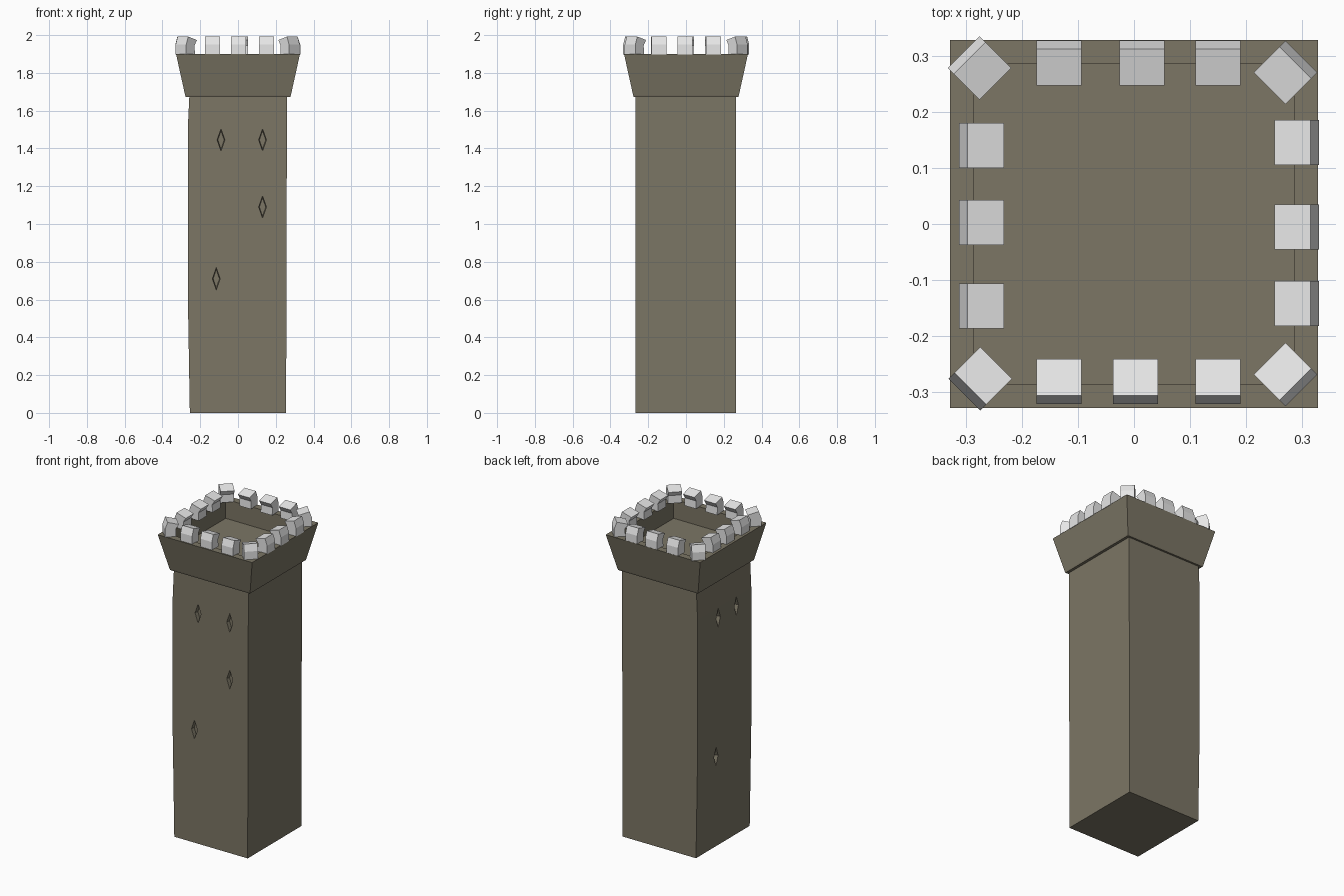
import bpy, bmesh, math
from mathutils import Matrix, Vector

if "Cube" in bpy.data.objects:
    bpy.data.objects.remove(bpy.data.objects["Cube"])


def material(name, rgb):
    m = bpy.data.materials.new(name)
    m.diffuse_color = (*rgb, 1)
    m.use_nodes = True
    m.node_tree.nodes["Principled BSDF"].inputs["Base Color"].default_value = m.diffuse_color
    return m


STONE = material("brown stone", (0.20, 0.18, 0.13))
PALE = material("pale stone", (0.80, 0.80, 0.80))


def finish(name, bm, mat):
    bmesh.ops.recalc_face_normals(bm, faces=bm.faces)
    me = bpy.data.meshes.new(name)
    bm.to_mesh(me)
    bm.free()
    me.materials.append(mat)
    ob = bpy.data.objects.new(name, me)
    bpy.context.collection.objects.link(ob)
    return ob


def stack(name, rings, mat):
    """Loft of rectangles (x0, x1, y0, y1, z), capped at both ends."""
    bm = bmesh.new()
    loops = [[bm.verts.new((x, y, z)) for x, y in
              ((x0, y0), (x1, y0), (x1, y1), (x0, y1))]
             for x0, x1, y0, y1, z in rings]
    for a, b in zip(loops, loops[1:]):
        for i in range(4):
            j = (i + 1) % 4
            bm.faces.new((a[i], a[j], b[j], b[i]))
    bm.faces.new(loops[0])
    bm.faces.new(loops[-1])
    return finish(name, bm, mat)


# Shaft, left wall bulging very slightly
shaft = stack("shaft", [(-0.255, 0.255, -0.268, 0.265, 0.0),
                        (-0.266, 0.256, -0.268, 0.265, 0.65),
                        (-0.266, 0.259, -0.268, 0.265, 1.5),
                        (-0.257, 0.260, -0.268, 0.265, 1.69)], STONE)

# Diamond arrow slits, cut as tapering recesses
bm = bmesh.new()


def slit(place):
    outer, inner = [[bm.verts.new(place @ Vector((x * s, d, z * s)))
                     for x, z in ((0, -0.06), (0.021, 0), (0, 0.06), (-0.021, 0))]
                    for d, s in ((-0.02, 1.15), (0.022, 0.8))]
    bm.faces.new(outer)
    bm.faces.new(inner)
    for i in range(4):
        j = (i + 1) % 4
        bm.faces.new((outer[i], outer[j], inner[j], inner[i]))


for x, z in ((-0.09, 1.445), (0.13, 1.445), (0.13, 1.09), (-0.115, 0.71)):
    slit(Matrix.Translation((x, -0.268, z)))
for y, z in ((0.06, 1.435), (-0.12, 1.44), (0.08, 0.57)):
    slit(Matrix.Translation((-0.265, y, z)) @ Matrix.Rotation(-math.pi / 2, 4, 'Z'))
cutter = finish("slit_cutter", bm, STONE)
cutter.hide_render = True
cutter.hide_viewport = True
mod = shaft.modifiers.new("slits", 'BOOLEAN')
mod.object = cutter
mod.operation = 'DIFFERENCE'
mod.solver = 'EXACT'


# Flared crown with a sunken floor
def square(r, z):
    return (-r, r, -r, r, z)


stack("crown", [square(0.277, 1.672), square(0.28, 1.682), square(0.328, 1.9),
                square(0.285, 1.9), square(0.285, 1.78)], STONE)

# Merlons: blocks whose upper half leans inward
PROFILE = [(-0.025, 1.897), (0.04, 1.897), (0.04, 1.95),
           (0.025, 1.992), (-0.04, 1.974), (-0.022, 1.945)]


def merlon(name, x, y, angle):
    bm = bmesh.new()
    m = Matrix.Translation((x, y, 0)) @ Matrix.Rotation(math.radians(angle), 4, 'Z')
    a, b = [[bm.verts.new(m @ Vector((r, w, z))) for r, z in PROFILE]
            for w in (-0.04, 0.04)]
    for i in range(6):
        j = (i + 1) % 6
        bm.faces.new((a[i], a[j], b[j], b[i]))
    for s in (a, b):   # split caps at the bend
        bm.faces.new((s[0], s[1], s[2], s[5]))
        bm.faces.new((s[5], s[2], s[3], s[4]))
    finish(name, bm, PALE)


for i, y in enumerate((-0.142, -0.005, 0.145)):
    merlon(f"merlon_right_{i}", 0.29, y, 0)
for i, x in enumerate((-0.134, 0.014, 0.15)):
    merlon(f"merlon_back_{i}", x, 0.287, 90)
for i, y in enumerate((-0.146, 0.003, 0.14)):
    merlon(f"merlon_left_{i}", -0.272, y, 180)
for i, x in enumerate((-0.134, 0.003, 0.15)):
    merlon(f"merlon_front_{i}", x, -0.281, 270)
for i, (x, y) in enumerate(((0.27, 0.27), (-0.275, 0.278), (-0.274, -0.276), (0.27, -0.268))):
    merlon(f"merlon_corner_{i}", x, y, 45 + 90 * i)
